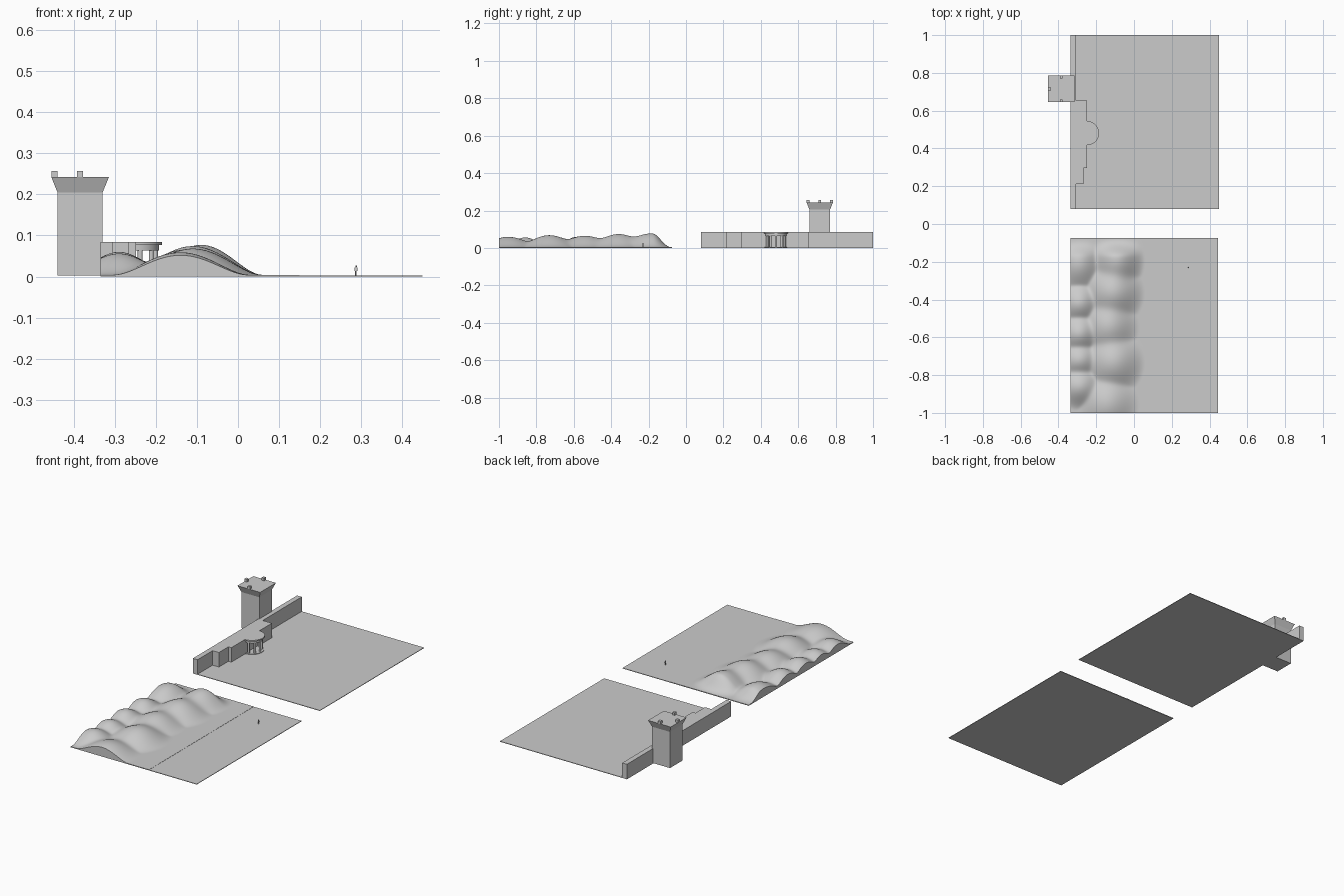
import bpy, bmesh, math
from mathutils import Matrix, Vector

cube = bpy.data.objects.get("Cube")
if cube:
    bpy.data.objects.remove(cube, do_unlink=True)

grey = bpy.data.materials.new("plain grey")
grey.use_nodes = True
grey.diffuse_color = (0.6, 0.6, 0.6, 1)
grey.node_tree.nodes["Principled BSDF"].inputs["Base Color"].default_value = (0.6, 0.6, 0.6, 1)

GROUND = 0.003


def finish(name, bm, smooth=False):
    bmesh.ops.recalc_face_normals(bm, faces=bm.faces[:])
    mesh = bpy.data.meshes.new(name)
    bm.to_mesh(mesh)
    bm.free()
    mesh.materials.append(grey)
    obj = bpy.data.objects.new(name, mesh)
    bpy.context.collection.objects.link(obj)
    if smooth:
        bpy.ops.object.select_all(action='DESELECT')
        obj.select_set(True)
        bpy.context.view_layer.objects.active = obj
        bpy.ops.object.shade_smooth_by_angle(angle=math.radians(35))
    return obj


def prism(name, outline, z0, z1, smooth=False):
    """Upright solid over a plan outline."""
    bm = bmesh.new()
    base = bm.faces.new([bm.verts.new((x, y, z0)) for x, y in outline])
    top = bmesh.ops.extrude_face_region(bm, geom=[base], use_keep_orig=True)
    verts = [g for g in top["geom"] if isinstance(g, bmesh.types.BMVert)]
    bmesh.ops.translate(bm, verts=verts, vec=(0, 0, z1 - z0))
    return finish(name, bm, smooth)


def box(name, x0, x1, y0, y1, z0, z1):
    return prism(name, [(x0, y0), (x1, y0), (x1, y1), (x0, y1)], z0, z1)


def arc(cx, cy, r, start, end, n):
    return [(cx + r * math.cos(start + (end - start) * i / n),
             cy + r * math.sin(start + (end - start) * i / n)) for i in range(n + 1)]


def square_tower(name, cx, cy, rings):
    """Square solid through (half width, height) rings."""
    bm = bmesh.new()
    loops = [[bm.verts.new((cx + sx * h, cy + sy * h, z))
              for sx, sy in ((-1, -1), (1, -1), (1, 1), (-1, 1))] for h, z in rings]
    for a, b in zip(loops, loops[1:]):
        for i in range(4):
            j = (i + 1) % 4
            bm.faces.new((a[i], a[j], b[j], b[i]))
    bm.faces.new(loops[0])
    bm.faces.new(loops[-1])
    return finish(name, bm)


# Ground plates
box("courtyard_ground", -0.335, 0.45, 0.08, 1.0, 0, GROUND)
box("field_ground", -0.335, 0.445, -1.0, -0.075, 0, GROUND)

# Stepped wall
prism("stepped_wall", [(-0.335, 0.08), (-0.306, 0.08), (-0.306, 0.213), (-0.267, 0.213),
                       (-0.267, 0.297), (-0.249, 0.297), (-0.249, 0.655),
                       (-0.306, 0.655), (-0.306, 1.0), (-0.335, 1.0)], GROUND, 0.084)

# Round porch with columns
PX, PY = -0.249, 0.481
half = math.pi / 2
prism("porch_roof", arc(PX, PY, 0.064, -half, half, 24), 0.077, 0.084, True)
prism("porch_beam", arc(PX, PY, 0.056, -half, half, 24), 0.064, 0.077, True)
prism("porch_step", arc(PX, PY, 0.06, -half, half, 24), GROUND, 0.006, True)
for i, (x, y) in enumerate(arc(PX, PY, 0.048, -1.35, 1.35, 4)):
    prism(f"porch_column_{i + 1}", arc(x, y, 0.006, 0, 2 * math.pi * 11 / 12, 11), GROUND, 0.064, True)

# Tower with flared top and three battlements
TX, TY = -0.385, 0.715
square_tower("tower", TX, TY, [(0.055, GROUND), (0.055, 0.205), (0.07, 0.242)])
for name, dx, dy in (("front", 0, -1), ("back", 0, 1), ("outer", -1, 0)):
    x, y = TX + dx * 0.0625, TY + dy * 0.0625
    box(f"battlement_{name}", x - 0.0075, x + 0.0075, y - 0.0075, y + 0.0075, 0.242, 0.257)

# Rolling hills: mounds as (x, y, x radius, y radius, height)
MOUNDS = [(-0.09, -0.19, 0.15, 0.19, 0.073), (-0.11, -0.36, 0.17, 0.19, 0.07),
          (-0.13, -0.54, 0.16, 0.19, 0.061), (-0.11, -0.73, 0.17, 0.19, 0.064),
          (-0.14, -0.95, 0.17, 0.19, 0.055),
          (-0.29, -0.21, 0.13, 0.17, 0.055), (-0.29, -0.42, 0.12, 0.13, 0.054),
          (-0.29, -0.58, 0.12, 0.13, 0.056), (-0.29, -0.72, 0.12, 0.12, 0.05),
          (-0.29, -0.86, 0.13, 0.13, 0.052)]


def hill_height(x, y):
    total = 0
    for mx, my, rx, ry, h in MOUNDS:
        d = ((x - mx) / rx) ** 2 + ((y - my) / ry) ** 2
        if d < 1:
            total += (h * (1 - d) ** 2) ** 3
    t = min(1, max(0, (-0.075 - y) / 0.1))
    return GROUND + 0.001 + total ** (1 / 3) * t * t * (3 - 2 * t)


bm = bmesh.new()
x0, x1, y0, y1 = -0.335, 0.15, -1.0, -0.075
bmesh.ops.create_grid(bm, x_segments=70, y_segments=130, size=0.5,
                      matrix=Matrix.Translation(((x0 + x1) / 2, (y0 + y1) / 2, 0))
                      @ Matrix.Diagonal((x1 - x0, y1 - y0, 1, 1)))
for v in bm.verts:
    v.co.z = hill_height(v.co.x, v.co.y)
rim = [e for e in bm.edges if e.is_boundary]
skirt = bmesh.ops.extrude_edge_only(bm, edges=rim)
for g in skirt["geom"]:
    if isinstance(g, bmesh.types.BMVert):
        g.co.z = 0.001
finish("rolling_hills", bm, True)

# Small standing figure
FX, FY = 0.288, -0.23
for side, s in (("right", -1), ("left", 1)):
    box(f"figure_{side}_leg", FX + s * 0.0013 - 0.001, FX + s * 0.0013 + 0.001,
        FY - 0.0015, FY + 0.0015, GROUND, 0.014)
    box(f"figure_{side}_arm", FX + s * 0.0032 - 0.0007, FX + s * 0.0032 + 0.0007,
        FY - 0.001, FY + 0.001, 0.013, 0.022)
box("figure_body", FX - 0.0025, FX + 0.0025, FY - 0.0017, FY + 0.0017, 0.014, 0.0225)
bm = bmesh.new()
bmesh.ops.create_icosphere(bm, subdivisions=2, radius=0.0022,
                           matrix=Matrix.Translation(Vector((FX, FY, 0.0248))))
finish("figure_head", bm, True)
